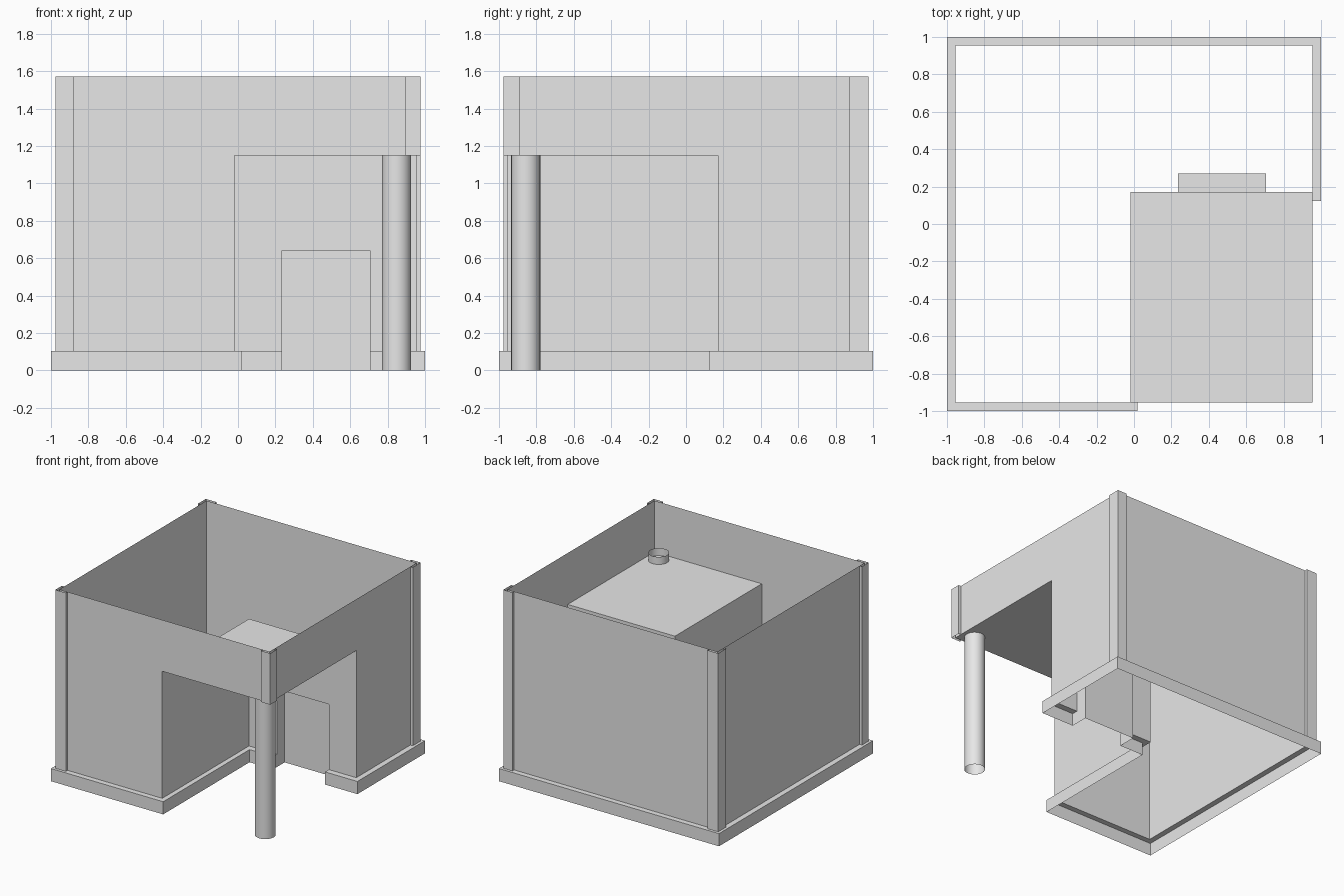
import bpy
import math

default = bpy.data.objects.get("Cube")
if default:
    bpy.data.objects.remove(default, do_unlink=True)

# Single plain colour
grey = bpy.data.materials.new("light_grey")
grey.use_nodes = True
colour = (0.8, 0.8, 0.8, 1.0)
grey.diffuse_color = colour
grey.node_tree.nodes["Principled BSDF"].inputs["Base Color"].default_value = colour


def build(name, verts, faces, smooth=False):
    mesh = bpy.data.meshes.new(name)
    mesh.from_pydata(verts, [], faces)
    mesh.materials.append(grey)
    for poly in mesh.polygons:
        poly.use_smooth = smooth
    obj = bpy.data.objects.new(name, mesh)
    bpy.context.collection.objects.link(obj)
    return obj


def sheet(name, path, low, high, closed=False, smooth=False):
    """Raise a plan path into a thin upright sheet."""
    n = len(path)
    verts = [(x, y, low) for x, y in path] + [(x, y, high) for x, y in path]
    faces = [(i, (i + 1) % n, n + (i + 1) % n, n + i)
             for i in range(n if closed else n - 1)]
    return build(name, verts, faces, smooth)


def soffit(name, x0, x1, y0, y1, z):
    """Level panel facing down."""
    build(name, [(x0, y0, z), (x0, y1, z), (x1, y1, z), (x1, y0, z)], [(0, 1, 2, 3)])


BASE, PORCH, TOP, DOOR = 0.104, 1.148, 1.57, 0.64
W = 0.955                      # wall face
PX, PY = -0.02, 0.172          # porch inner walls
BX, BY = 0.02, 0.122           # plinth face inside the porch
DL, DR, DB = 0.235, 0.705, 0.27   # door recess

# Plan outlines, running from the right door jamb round to the left one
plinth_path = [(DR, BY), (1, BY), (1, 1), (-1, 1), (-1, -1), (BX, -1), (BX, BY), (DL, BY)]
wall_path = [(DR, PY), (W, PY), (W, W), (-W, W), (-W, -W), (PX, -W), (PX, PY), (DL, PY)]

# Plinth: outer face with jamb returns, and the ledge on top
sheet("plinth_face", [(DR, PY)] + plinth_path + [(DL, PY)], 0, BASE)
n = len(plinth_path)
build("plinth_ledge", [(x, y, BASE) for x, y in plinth_path + wall_path],
      [(i, i + 1, n + i + 1, n + i) for i in range(n - 1)])

# Walls
sheet("lower_walls", wall_path, BASE, PORCH)
sheet("upper_walls", [(W, -W), (W, W), (-W, W), (-W, -W)], PORCH, TOP, closed=True)
soffit("porch_ceiling", PX, W, -W, PY, PORCH)

# Door recess
sheet("wall_over_door", [(DL, PY), (DR, PY)], DOOR, PORCH)
sheet("door_recess", [(DL, PY), (DL, DB), (DR, DB), (DR, PY)], 0, DOOR)
soffit("door_head", DL, DR, PY, DB, DOOR)

# Corner pilasters
OUT = 0.977
for side, sx, inner_x in (("left", -1, -0.88), ("right", 1, 0.893)):
    for end, sy, inner_y in (("front", -1, -0.89), ("back", 1, 0.874)):
        path = [(inner_x, sy * W), (inner_x, sy * OUT), (sx * OUT, sy * OUT),
                (sx * OUT, inner_y), (sx * W, inner_y)]
        if sx * sy > 0:
            path.reverse()
        over_porch = side == "right" and end == "front"
        # names follow the model's own sides
        own = "left" if sx > 0 else "right"
        sheet(f"{end}_{own}_pilaster", path, PORCH if over_porch else BASE, TOP)

# Porch column, an open tube passing through the ceiling
SIDES = 24
ring = [(0.848 + 0.078 * math.cos(math.tau * i / SIDES),
         -0.857 + 0.078 * math.sin(math.tau * i / SIDES)) for i in range(SIDES)]
sheet("porch_column", ring, 0, 1.21, closed=True, smooth=True)
